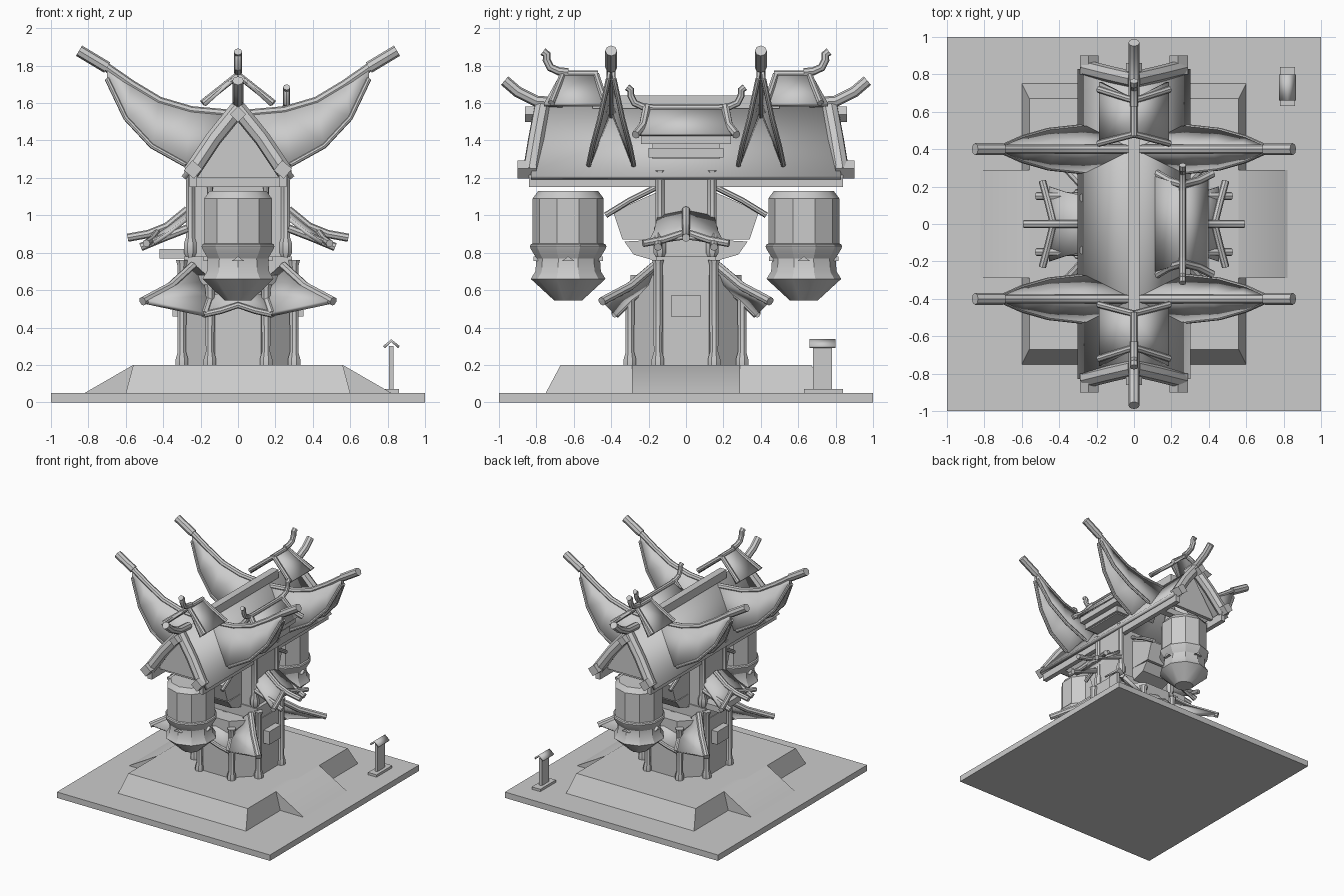
import bpy, bmesh
from math import sin, cos, pi, radians
from mathutils import Matrix, Vector

cube = bpy.data.objects.get("Cube")
if cube:
    bpy.data.objects.remove(cube, do_unlink=True)

grey = bpy.data.materials.new("plain_grey")
grey.use_nodes = True
COLOUR = (0.6, 0.6, 0.6, 1)
grey.diffuse_color = COLOUR
grey.node_tree.nodes["Principled BSDF"].inputs["Base Color"].default_value = COLOUR
made = []


def finish(name, bm):
    bmesh.ops.recalc_face_normals(bm, faces=bm.faces)
    mesh = bpy.data.meshes.new(name)
    bm.to_mesh(mesh)
    bm.free()
    mesh.materials.append(grey)
    ob = bpy.data.objects.new(name, mesh)
    bpy.context.collection.objects.link(ob)
    made.append(ob)
    return ob


def box(name, x, y, z, turn=0):
    """Box from (min, max) pairs, optionally turned about its own y axis."""
    bm = bmesh.new()
    mid = Vector([(a + b) / 2 for a, b in (x, y, z)])
    size = [b - a for a, b in (x, y, z)]
    mat = Matrix.Translation(mid) @ Matrix.Rotation(radians(turn), 4, 'Y') @ Matrix.Diagonal((*size, 1))
    bmesh.ops.create_cube(bm, size=1, matrix=mat)
    return finish(name, bm)


def loft(name, rings):
    """Closed solid through rings of equal point count."""
    bm = bmesh.new()
    rows = [[bm.verts.new(p) for p in ring] for ring in rings]
    n = len(rows[0])
    for a, b in zip(rows, rows[1:]):
        for i in range(n):
            j = (i + 1) % n
            bm.faces.new((a[i], a[j], b[j], b[i]))
    bm.faces.new(rows[0])
    bm.faces.new(rows[-1])
    return finish(name, bm)


def rect(x, y, z):
    return [(-x, -y, z), (x, -y, z), (x, y, z), (-x, y, z)]


def ring(r, z, n=8, cx=0, cy=0):
    return [(cx + r * cos(2 * pi * (i + .5) / n), cy + r * sin(2 * pi * (i + .5) / n), z) for i in range(n)]


def sheet(name, rows, thick=0.02):
    bm = bmesh.new()
    grid = [[bm.verts.new(p) for p in row] for row in rows]
    for a, b in zip(grid, grid[1:]):
        for i in range(len(a) - 1):
            bm.faces.new((a[i], a[i + 1], b[i + 1], b[i]))
    ob = finish(name, bm)
    mod = ob.modifiers.new("thickness", 'SOLIDIFY')
    mod.thickness, mod.offset = thick, 0
    return ob


def tube(name, path, r=0.02):
    """Round pole swept along a path."""
    cu = bpy.data.curves.new(name, 'CURVE')
    cu.dimensions = '3D'
    cu.bevel_depth, cu.bevel_resolution, cu.use_fill_caps = r, 2, True
    sp = cu.splines.new('POLY')
    sp.points.add(len(path) - 1)
    for p, q in zip(sp.points, path):
        p.co = (*q, 1)
    tmp = bpy.data.objects.new(name, cu)
    bm = bmesh.new()
    mesh = tmp.to_mesh()
    bm.from_mesh(mesh)
    tmp.to_mesh_clear()
    bpy.data.objects.remove(tmp)
    return finish(name, bm)


def spin(points, angle):
    m = Matrix.Rotation(radians(angle), 3, 'Z')
    return [m @ Vector(p) for p in points]


# Ground plate, plinth and two side ramps
box("ground_plate", (-1, 1), (-1, 1), (0, .05))
loft("plinth", [rect(.6, .75, .05), rect(.56, .67, .2)])
for s in (-1, 1):
    loft("ramp", [[(s * .5, y, .05), (s * .82, y, .05), (s * .56, y, .2), (s * .5, y, .2)] for y in (-.29, .29)])

# Lower tower with posts at its eight corners
corners = [(a * p, b * q) for a in (-1, 1) for b in (-1, 1) for p, q in ((.3, .15), (.15, .3))]
loft("lower_tower", [ring(.32, z) for z in (.2, .68)])
for x, y in corners:
    top = .73 if abs(x) > abs(y) else .6
    loft("lower_post", [ring(r, z, 8, x, y) for r, z in
                        ((.036, .2), (.036, .23), (.024, .27), (.026, .5), (.026, top), (.034, top + .03))])
loft("tower_band", [rect(.29, .16, .68), rect(.29, .16, .78)])

# Upper tower and its corner posts
loft("upper_tower", [rect(.26, .15, .76), rect(.26, .15, 1.21)])
for s in (-1, 1):
    for t in (-1, 1):
        loft("upper_post", [ring(r, z, 8, s * .255, t * .14) for r, z in
                            ((.02, .77), (.037, .8), (.037, .85), (.026, .88), (.026, 1.2), (.036, 1.24))])
    box("side_box", (s * .3 - .05, s * .3 + .05), (-.08, .08), (.46, .57))
    box("side_panel", (s * .25 - .03, s * .25 + .03), (-.13, .13), (.57, .72))
box("left_ledge", (-.42, -.25), (-.14, .14), (.77, .82))

# Flared skirts and hoods on the front and back of the tower
for s in (-1, 1):
    loft("hood", [[(x, s * .14, 1.13), (x, s * .39, 1.02), (x, s * .34, .87), (x, s * .14, .87)] for x in (-.14, .14)])
    loft("flare", [[(x, s * .14, .87), (x, s * .33, .86), (x, s * .28, .79), (x, s * .14, .75)] for x in (-.14, .14)])
    for x in (-.15, .15):
        tube("hood_pole", [(x, s * .16, 1.15), (x, s * .3, 1.08), (x, s * .43, 1.0)], .016)

# Lower roofs: a small middle skirt and two swept corner panels, front and back
inner = [(.14, .17, .64), (.15, .29, .56), (.18, .38, .47)]
hip = [(.24, .17, .73), (.36, .3, .62), (.51, .45, .54)]
for s in (-1, 1):
    sheet("skirt_roof", [[(-x, s * y, z), (0, s * y, z + .04), (x, s * y, z)] for x, y, z in inner])
    tube("skirt_eave", [(x, s * .38, z) for x, z in ((-.18, .47), (-.09, .49), (0, .52), (.09, .49), (.18, .47))], .017)
    for t in (-1, 1):
        a, b = ([(t * x, s * y, z) for x, y, z in path] for path in (inner, hip))
        sheet("corner_roof", [a, b], .03)
        tube("inner_pole", a, .024)
        tube("hip_pole", b, .024)

# Middle side roofs
for a in (0, 180):
    sheet("side_roof", [spin([(r, -w, z - .03), (r, 0, z), (r, w, z - .03)], a)
                        for r, w, z in ((.26, .15, 1.02), (.36, .17, .94), (.45, .2, .88))])
    tube("side_roof_pole", spin([(.27, 0, 1.03), (.38, 0, .94), (.48, 0, .9), (.59, 0, .88)], a), .022)
    tube("side_eave", spin([(.49, -.23, .85), (.46, -.12, .87), (.43, 0, .91), (.46, .12, .87), (.49, .23, .85)], a), .02)
    for w in (-.15, .15):
        tube("side_bracket", spin([(.27, w, .93), (.4, w, .88), (.52, w, .83)], a), .022)

# Main roof, ridge pole and eave beams
sheet("main_roof", [[(-.29, y, 1.2), (0, y * .94, 1.58), (.29, y, 1.2)] for y in (-.83, .83)], .03)
box("ridge_pole", (-.03, .03), (-.5, .5), (1.57, 1.64))
for s in (-1, 1):
    box("eave_beam", (s * .24 - .02, s * .24 + .02), (-.84, .84), (1.15, 1.22))
    box("cross_beam", (-.24, .24), (s * .63 - .03, s * .63 + .03), (1.15, 1.2))
    loft("gable_wall", [[(-.24, y, 1.2), (.24, y, 1.2), (0, y, 1.55)] for y in (s * .7, s * .73)])
    box("apex_beam", (-.03, .03), (s * .7 - .16, s * .7 + .16), (1.51, 1.57), 45)

for s in (-1, 1):
    # Barge poles with square end blocks
    for t in (-1, 1):
        tube("barge_pole", [(0, s * .77, 1.57), (t * .13, s * .8, 1.41), (t * .25, s * .83, 1.23)], .045)
        box("barge_block", (t * .24 - .035, t * .24 + .035), (s * .85 - .05, s * .85 + .05), (1.21, 1.28), 40)
        # Upper gable edges
        for y0, y1 in ((.66, .72), (.48, .43)):
            tube("upper_edge", [(0, s * y0, 1.75), (t * .19, s * y1, 1.6)], .018)
    sheet("upper_roof", [[(-.18, s * b, 1.59), (0, s * m, 1.75), (.18, s * b, 1.59)]
                         for b, m in ((.42, .48), (.76, .67))], .02)
    tube("upper_ridge", [(0, s * .47, 1.755), (0, s * .66, 1.755)], .018)
    tube("prow_pole", [(0, s * .66, 1.6), (0, s * .8, 1.61), (0, s * .9, 1.66), (0, s * .97, 1.72)], .03)
    # Curled roof ornaments
    curl = [(.63, 1.765), (.68, 1.77), (.725, 1.79), (.745, 1.83), (.745, 1.86), (.765, 1.875)]
    tube("curl", [(0, s * y, z) for y, z in curl], .022)
    tube("small_curl", [(.26, s * (y - .45), z - .19) for y, z in curl], .019)

# Swept wing roofs: two skirts hung from a rising ridge
ridge = [(.03, 1.54), (.25, 1.56), (.42, 1.61), (.57, 1.7), (.7, 1.79), (.85, 1.88)]
lower = [(.06, 1.25, .09), (.28, 1.27, .12), (.46, 1.37, .1), (.6, 1.52, .06), (.7, 1.73, .015)]
for s in (-1, 1):
    for t in (-1, 1):
        cy = s * .4
        tube("wing_ridge", [(t * x, cy, z) for x, z in ridge], .024)
        tube("wing_tip", [(t * x, cy, z) for x, z in ridge[4:]], .032)
        for d in (-1, 1):
            top = [(t * x, cy + d * .01, z) for x, z in ridge[:5]]
            low = [(t * x, cy + d * w, z) for x, z, w in lower]
            sheet("wing_skirt", [top, low], .015)
            tube("wing_rim", low[1:], .014)

# Dormer on the left side
sheet("dormer_roof", [[(.1, s * .26, 1.43), (.26, s * .21, 1.57), (.39, s * .26, 1.43)] for s in (-1, 1)])
tube("dormer_ridge", [(.26, -.22, 1.575), (.26, .22, 1.575)], .018)
box("dormer_body", (.1, .33), (-.18, .18), (1.3, 1.45))
box("dormer_upper_band", (.1, .37), (-.24, .24), (1.38, 1.43))
box("dormer_lower_band", (.1, .35), (-.2, .2), (1.31, 1.36))
for s in (-1, 1):
    for x in (.12, .42):
        tube("dormer_edge", [(.26, s * .21, 1.58), ((x + .26) / 2, s * .23, 1.48), (x, s * .27, 1.43)], .022)

# Hanging lantern pods at front and back
pod = ((.075, .545), (.2, .66), (.175, .7), (.17, .77), (.2, .82), (.205, .835), (.19, .85),
       (.19, 1.09), (.16, 1.13))
for s in (-1, 1):
    loft("lantern_pod", [ring(r, z, 10, 0, s * .63) for r, z in pod])
    tube("pod_ring", ring(.19, .835, 10, 0, s * .63) + ring(.19, .835, 10, 0, s * .63)[:1], .014)
    for a in (0, 90, 180, 270):
        eye = spin([(.155, -.035, .755), (.155, .035, .755), (.155, 0, .78)], a)
        out = spin([(.185, -.035, .755), (.185, .035, .755), (.185, 0, .78)], a)
        loft("pod_vent", [[p + Vector((0, s * .63, 0)) for p in e] for e in (eye, out)])

# Sign post in the yard
box("sign_foot", (.78, .86), (.63, .84), (.05, .07))
box("sign_post", (.808, .832), (.68, .78), (.07, .3))
sheet("sign_cap", [[(.78, y, .295), (.82, y, .33), (.86, y, .295)] for y in (.66, .8)], .015)

bpy.ops.object.select_all(action='DESELECT')
for ob in made:
    ob.select_set(True)
bpy.context.view_layer.objects.active = made[0]
bpy.ops.object.shade_smooth_by_angle(angle=radians(30))
